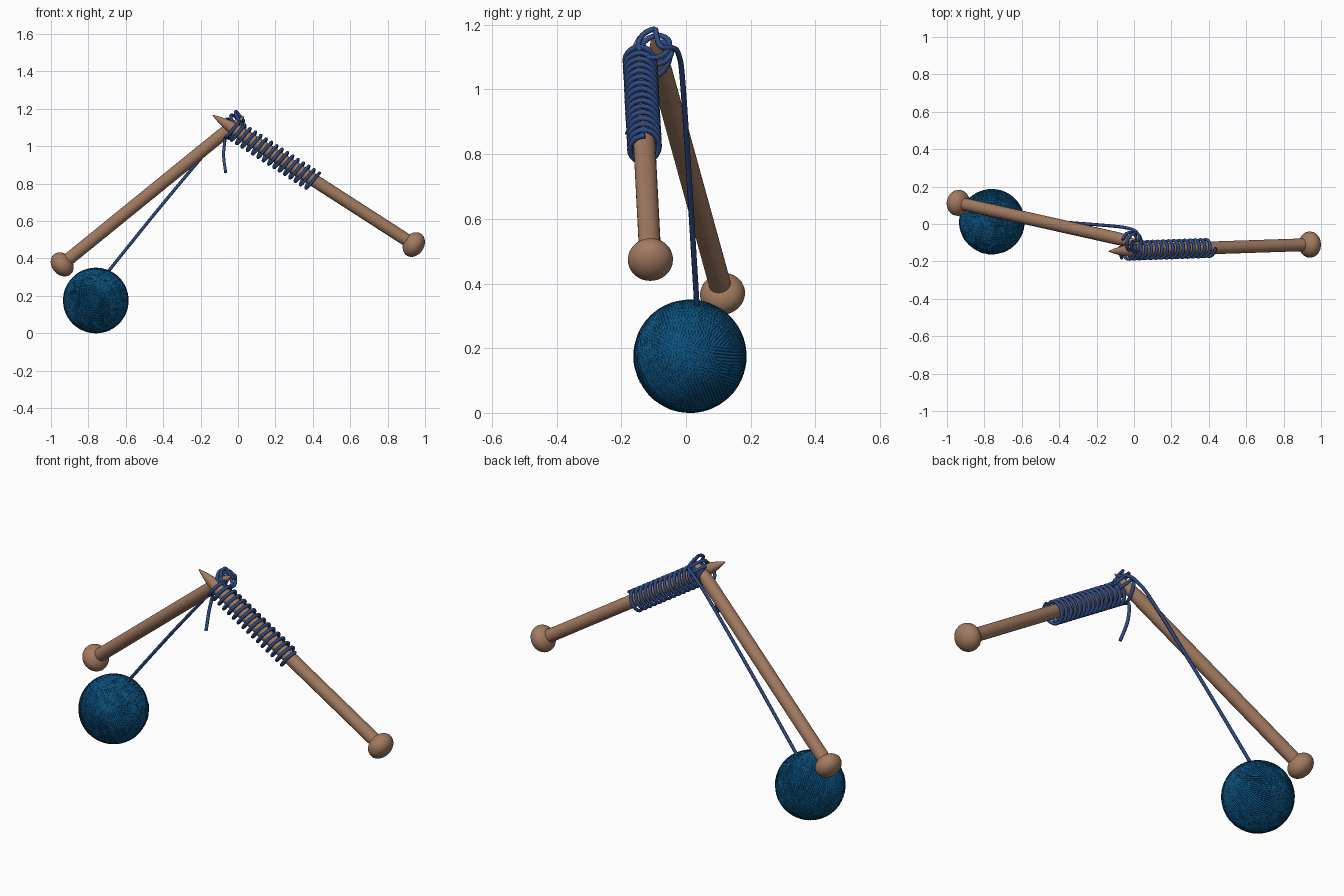
import bpy, bmesh, math, random
from mathutils import Vector, Matrix

if "Cube" in bpy.data.objects:
    bpy.data.objects.remove(bpy.data.objects["Cube"])

random.seed(4)


def material(name, rgb):
    m = bpy.data.materials.new(name)
    m.diffuse_color = (*rgb, 1)
    m.use_nodes = True
    m.node_tree.nodes["Principled BSDF"].inputs["Base Color"].default_value = m.diffuse_color
    return m


WOOD = material("brown wood", (0.36, 0.195, 0.118))
BALL = material("teal blue wool", (0.004, 0.085, 0.22))
YARN = material("navy yarn", (0.028, 0.07, 0.235))


def finish(bm, name, mat):
    bmesh.ops.recalc_face_normals(bm, faces=bm.faces)
    for f in bm.faces:
        f.smooth = True
    me = bpy.data.meshes.new(name)
    bm.to_mesh(me)
    bm.free()
    me.materials.append(mat)
    ob = bpy.data.objects.new(name, me)
    bpy.context.collection.objects.link(ob)
    return ob


def frame(axis):
    """Two directions square to the axis: sideways and upward."""
    side = axis.cross(Vector((0, 0, 1))).normalized()
    return side, side.cross(axis).normalized()


def lathe(name, start, axis, profile, mat, sides=32):
    """Turn (distance, radius) pairs around an axis."""
    s, u = frame(axis)
    bm = bmesh.new()
    rings = []
    for d, r in profile:
        c = start + axis * d
        if r < 1e-6:
            rings.append([bm.verts.new(c)])
        else:
            rings.append([bm.verts.new(c + (s * math.cos(a) + u * math.sin(a)) * r)
                          for a in (2 * math.pi * i / sides for i in range(sides))])
    for a, b in zip(rings, rings[1:]):
        for i in range(sides):
            j = (i + 1) % sides
            quad = [a[i % len(a)], a[j % len(a)], b[j % len(b)], b[i % len(b)]]
            bm.faces.new(list(dict.fromkeys(quad)))
    return finish(bm, name, mat)


def tube(name, points, radius, mat, smooth=False):
    """Round yarn along a path; smooth paths pass through every point."""
    if smooth:
        p = [points[0]] + points + [points[-1]]
        out = []
        for i in range(1, len(p) - 2):
            for k in range(8):
                t = k / 8
                a, b, c, d = p[i - 1:i + 3]
                out.append(0.5 * (2 * b + (c - a) * t + (2 * a - 5 * b + 4 * c - d) * t * t
                                  + (3 * b - a - 3 * c + d) * t ** 3))
        points = out + [points[-1]]
    cu = bpy.data.curves.new(name, 'CURVE')
    cu.dimensions = '3D'
    cu.bevel_depth = radius
    cu.bevel_resolution = 2
    cu.use_fill_caps = True
    sp = cu.splines.new('POLY')
    sp.points.add(len(points) - 1)
    for q, v in zip(sp.points, points):
        q.co = (*v, 1)
    sp.use_smooth = True
    cu.materials.append(mat)
    ob = bpy.data.objects.new(name, cu)
    bpy.context.collection.objects.link(ob)
    bpy.ops.object.select_all(action='DESELECT')
    ob.select_set(True)
    bpy.context.view_layer.objects.active = ob
    bpy.ops.object.convert(target='MESH')
    return ob


def helix(start, axis, d0, d1, turns, rs, ru, drop=0.0, phase=0.0):
    s, u = frame(axis)
    n = int(abs(turns) * 20)
    pts = []
    for i in range(n + 1):
        t = i / n
        a = phase + 2 * math.pi * turns * t
        pts.append(start + axis * (d0 + (d1 - d0) * t)
                   + s * rs * math.cos(a) + u * (ru * math.sin(a) - drop))
    return pts


# Needles: pointed shaft and flattened round knob
SHAFT = 0.034


def needle(name, tip, knob):
    axis = (knob - tip).normalized()
    length = (knob - tip).length
    point = [(0.17 * t, SHAFT * math.sin(t * math.pi / 2) ** 0.85)
             for t in (0, .03, .1, .2, .35, .5, .7, .85, 1)]
    lathe(name, tip, axis, point + [(length, SHAFT)], WOOD)
    ball = [(-0.055 * math.cos(math.pi * i / 16), 0.07 * math.sin(math.pi * i / 16))
            for i in range(17)]
    lathe(name + "_knob", knob, axis, ball, WOOD)
    return axis


tip_r, tip_l = Vector((-0.137, -0.146, 1.167)), Vector((0.035, -0.105, 1.16))
axis_r = needle("right_needle", tip_r, Vector((0.94, -0.11, 0.474)))
axis_l = needle("left_needle", tip_l, Vector((-0.94, 0.113, 0.368)))

# Cast-on stitches wound around the right needle
coil = helix(tip_r, axis_r, 0.125, 0.65, 15.5, 0.046, 0.054, 0.005, -math.pi / 2)
tube("cast_on_stitches", coil, 0.0085, YARN)

# Working loops around the left needle tip, joined to the stitches
wrap = helix(tip_l, axis_l, 0.02, 0.085, 2, 0.048, 0.05, 0.0, math.pi / 2)
tube("working_loops", wrap, 0.0085, YARN)
tube("joining_strand", [wrap[-1], Vector((-0.04, -0.05, 1.10)),
                        Vector((-0.045, -0.085, 1.045)), coil[0]], 0.0085, YARN, True)

# Loose tail hanging in front
tube("loose_tail", [coil[0], Vector((-0.07, -0.12, 1.03)), Vector((-0.077, -0.14, 0.95)),
                    Vector((-0.066, -0.182, 0.86))], 0.0085, YARN, True)

# Strand running down to the ball
strand = [(-0.71, 0.035, 0.31), (-0.42, 0.013, 0.67), (-0.125, -0.01, 1.02),
          (-0.035, -0.022, 1.105), (0.01, -0.04, 1.128), (0.03, -0.08, 1.135)]
tube("working_strand", [Vector(p) for p in strand] + [wrap[0]], 0.0085, YARN, True)

# Ball of wool: solid core with bands of parallel strands laid over it
centre = Vector((-0.76, 0.012, 0.175))
core = bmesh.new()
bmesh.ops.create_uvsphere(core, u_segments=48, v_segments=32, radius=0.171,
                          matrix=Matrix.Translation(centre))
finish(core, "wool_ball_core", BALL)

bm = bmesh.new()
SEG, RIM = 56, 5
for band in range(16):
    axis = Vector([random.gauss(0, 1) for _ in range(3)]).normalized()
    s, u = frame(axis)
    middle = random.uniform(-0.05, 0.05)
    for k in range(-4, 5):
        h = middle + k * 0.0095
        R = 0.1695 + random.uniform(-0.001, 0.0012)
        lat = math.asin(h / R)
        rings = []
        for i in range(SEG):
            a = 2 * math.pi * i / SEG
            out = (s * math.cos(a) + u * math.sin(a)) * math.cos(lat) + axis * math.sin(lat)
            up = axis * math.cos(lat) - (s * math.cos(a) + u * math.sin(a)) * math.sin(lat)
            rings.append([bm.verts.new(centre + out * (R + 0.005 * math.cos(b))
                                       + up * 0.005 * math.sin(b))
                          for b in (2 * math.pi * j / RIM for j in range(RIM))])
        for i in range(SEG):
            p, q = rings[i], rings[(i + 1) % SEG]
            for j in range(RIM):
                n = (j + 1) % RIM
                bm.faces.new((p[j], p[n], q[n], q[j]))
finish(bm, "wool_ball_strands", BALL)
